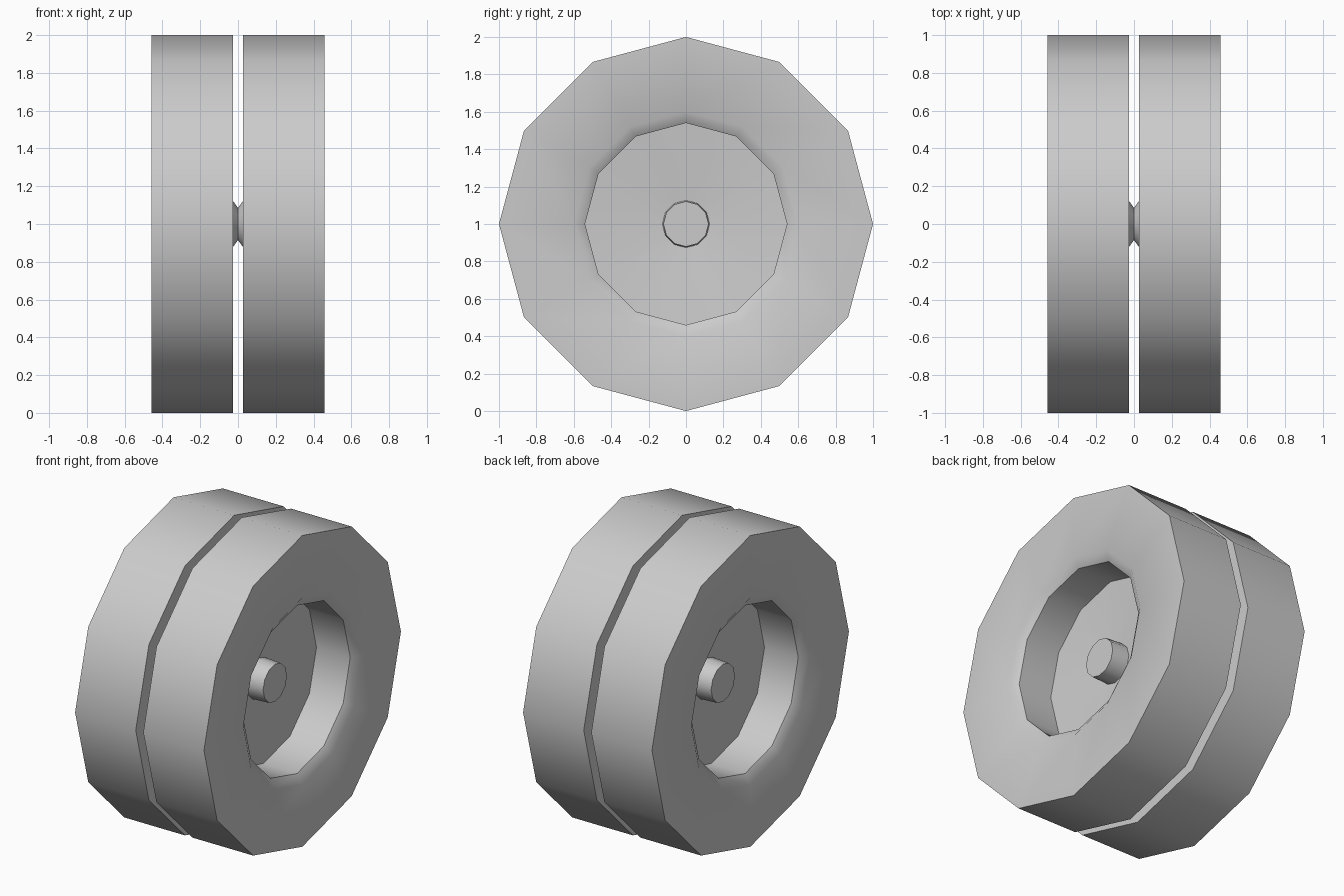
import bpy, bmesh, math
from mathutils import Vector

if "Cube" in bpy.data.objects:
    bpy.data.objects.remove(bpy.data.objects["Cube"], do_unlink=True)

SIDES = 12
GREY = (0.6, 0.6, 0.6, 1)
grey = bpy.data.materials.new("plain grey")
grey.use_nodes = True
grey.diffuse_color = GREY
grey.node_tree.nodes["Principled BSDF"].inputs["Base Color"].default_value = GREY


def lathe(name, profile, closed=False):
    """Turn (x, radius) points around the axle line."""
    bm = bmesh.new()
    verts = [bm.verts.new((x, 0, 1 + r)) for x, r in profile]
    edges = [bm.edges.new(pair) for pair in zip(verts, verts[1:])]
    if closed:
        edges.append(bm.edges.new((verts[-1], verts[0])))
    bmesh.ops.spin(bm, geom=verts + edges, cent=Vector((0, 0, 1)),
                   axis=Vector((1, 0, 0)), angle=math.tau, steps=SIDES)
    bmesh.ops.remove_doubles(bm, verts=bm.verts, dist=0.0005)
    bmesh.ops.recalc_face_normals(bm, faces=bm.faces)
    mesh = bpy.data.meshes.new(name)
    bm.to_mesh(mesh)
    bm.free()
    mesh.materials.append(grey)
    obj = bpy.data.objects.new(name, mesh)
    bpy.context.collection.objects.link(obj)
    bpy.ops.object.select_all(action='DESELECT')
    obj.select_set(True)
    bpy.context.view_layer.objects.active = obj
    bpy.ops.object.shade_smooth_by_angle(angle=math.radians(40))
    return obj


# Tyre with chamfered opening and a shallow dished disc; hub stub on the disc
tyre = [(0.027, 0.12), (0.027, 1), (0.458, 1), (0.458, 0.6),
        (0.42, 0.54), (0.18, 0.54), (0.145, 0.12)]
hub = [(0.14, 0), (0.14, 0.127), (0.263, 0.121), (0.263, 0)]

for side, sign in (("left", 1), ("right", -1)):
    lathe(side + "_wheel", [(sign * x, r) for x, r in tyre], closed=True)
    lathe(side + "_hub", [(sign * x, r) for x, r in hub])

# Waisted axle joining the wheels
lathe("axle", [(-0.03, 0), (-0.03, 0.127), (0, 0.085), (0.03, 0.127), (0.03, 0)])
